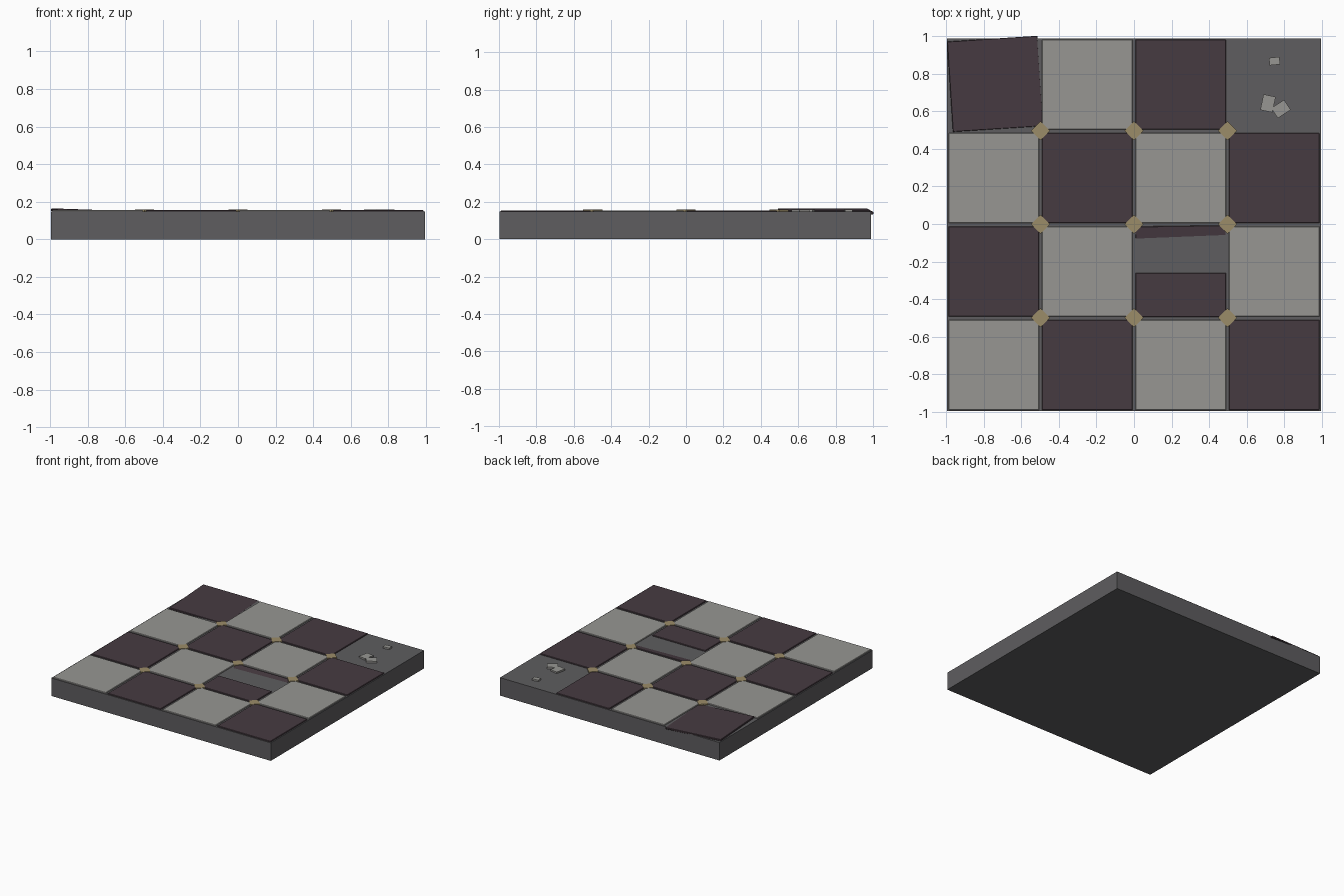
import bpy
from math import radians, pi

if "Cube" in bpy.data.objects:
    bpy.data.objects.remove(bpy.data.objects["Cube"])

PITCH, CY = 0.4975, -0.004       # tile spacing, slab centre in y
SLAB, TOP = 0.147, 0.155         # slab top, tile top
TILE, THICK = 0.481, 0.02


def material(name, rgb):
    m = bpy.data.materials.new(name)
    m.diffuse_color = (*rgb, 1)
    m.use_nodes = True
    m.node_tree.nodes["Principled BSDF"].inputs["Base Color"].default_value = m.diffuse_color
    return m


stone = material("mortar_grey", (0.112, 0.11, 0.115))
light = material("light_stone", (0.31, 0.305, 0.29))
dark = material("dark_stone", (0.062, 0.043, 0.053))
brass = material("inlay_gold", (0.33, 0.265, 0.14))


def block(name, size, top, mat, rot=(0, 0, 0), bevel=0.0):
    """Box placed by the centre of its top face."""
    bpy.ops.mesh.primitive_cube_add(size=1)
    ob = bpy.context.object
    ob.name = name
    for v in ob.data.vertices:
        v.co.x *= size[0]
        v.co.y *= size[1]
        v.co.z = (v.co.z - 0.5) * size[2]
    ob.location, ob.rotation_euler = top, rot
    ob.data.materials.append(mat)
    if bevel:
        b = ob.modifiers.new("edge_chamfer", 'BEVEL')
        b.width, b.segments = bevel, 1
    return ob


# Base slab
block("base_slab", (1.99, 1.985, SLAB), (0, CY, SLAB), stone)

# Intact checker tiles; loose, broken and missing cells are handled below
for i in range(4):
    for j in range(4):
        if (i, j) in {(0, 3), (2, 1), (3, 3)}:
            continue
        x, y = (i - 1.5) * PITCH, (j - 1.5) * PITCH + CY
        block(f"tile_{i}_{j}", (TILE, TILE, THICK), (x, y, TOP),
              dark if (i + j) % 2 else light, bevel=0.003)

# Loose corner tile, turned and tipped up at its outer edge
block("loose_tile", (TILE, TILE, 0.014), (-0.739, 0.746, TOP + 0.0005), dark,
      (0, radians(2), radians(3.7)), 0.002)

# Broken tile: seated half and sunken half
bx = 0.5 * PITCH
block("broken_tile_front", (TILE, 0.235, THICK), (bx, -0.377, TOP), dark, bevel=0.003)
block("broken_tile_back", (TILE, 0.23, THICK), (bx, -0.125, 0.1395), dark,
      (radians(7.5), radians(0.2), radians(0.8)), 0.002)

# Rubble in the empty cell
for n, (x, y, w, d, a) in enumerate([(0.748, 0.867, 0.056, 0.04, 6),
                                     (0.713, 0.642, 0.066, 0.085, -12),
                                     (0.782, 0.612, 0.082, 0.064, 33)]):
    block(f"rubble_{n}", (w, d, 0.014), (x, y, 0.16), light, (0, 0, radians(a)))

# Diamond inlays at the inner tile corners
for i in (-1, 0, 1):
    for j in (-1, 0, 1):
        block(f"diamond_inlay_{i + 1}_{j + 1}", (0.072, 0.072, 0.014),
              (i * PITCH, j * PITCH + CY + 0.003, 0.158), brass, (0, 0, pi / 4))
